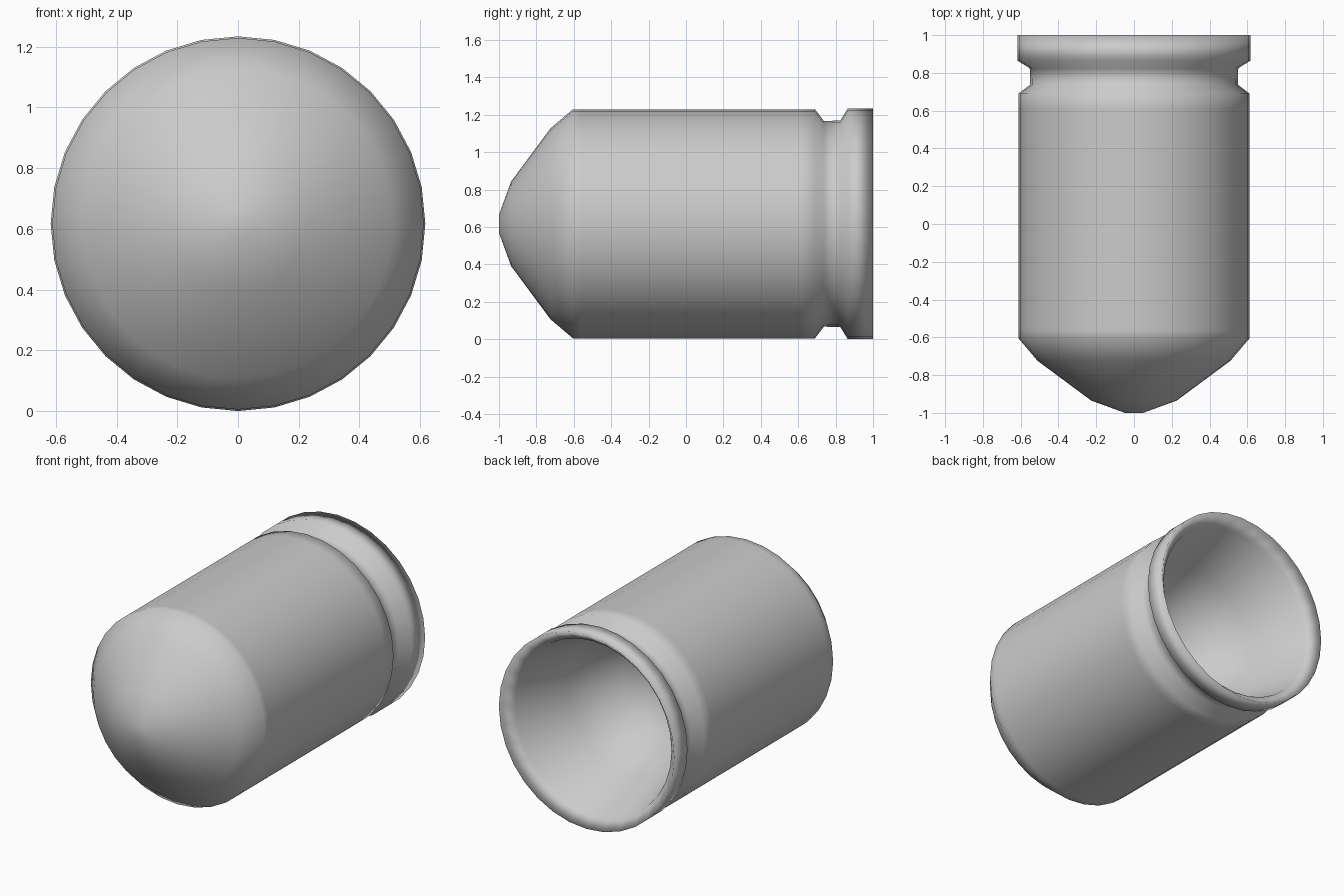
import bpy, bmesh, math

if "Cube" in bpy.data.objects:
    bpy.data.objects.remove(bpy.data.objects["Cube"])

SIDES = 32
AXIS_Z = 0.617

# closed lathe profile (y, radius): nose, body, groove, rim, then hollow base
PROFILE = [
    (-1.0, 0.0), (-1.0, 0.048), (-0.935, 0.226), (-0.725, 0.51), (-0.605, 0.612),
    (-0.56, 0.612), (0.61, 0.612), (0.69, 0.612),
    (0.737, 0.55), (0.825, 0.552), (0.865, 0.617), (1.0, 0.617),
    (0.93, 0.55), (0.55, 0.45), (0.27, 0.28), (0.18, 0.0),
]


def lathe(name, profile, sides):
    """Revolve a (y, radius) profile around the y axis."""
    bm = bmesh.new()
    rings = []
    for y, r in profile:
        count = sides if r > 0 else 1
        rings.append([
            bm.verts.new((r * math.sin(2 * math.pi * i / sides), y,
                          AXIS_Z + r * math.cos(2 * math.pi * i / sides)))
            for i in range(count)])
    for a, b in zip(rings, rings[1:]):
        for i in range(sides):
            j = (i + 1) % sides
            corners = [a[i % len(a)], a[j % len(a)], b[j % len(b)], b[i % len(b)]]
            bm.faces.new(list(dict.fromkeys(corners)))
    bmesh.ops.recalc_face_normals(bm, faces=bm.faces)
    for f in bm.faces:
        f.smooth = True
    mesh = bpy.data.meshes.new(name)
    bm.to_mesh(mesh)
    bm.free()
    obj = bpy.data.objects.new(name, mesh)
    bpy.context.collection.objects.link(obj)
    return obj


# hollow-based slug with a grooved rim
lathe("slug_body", PROFILE, SIDES)
